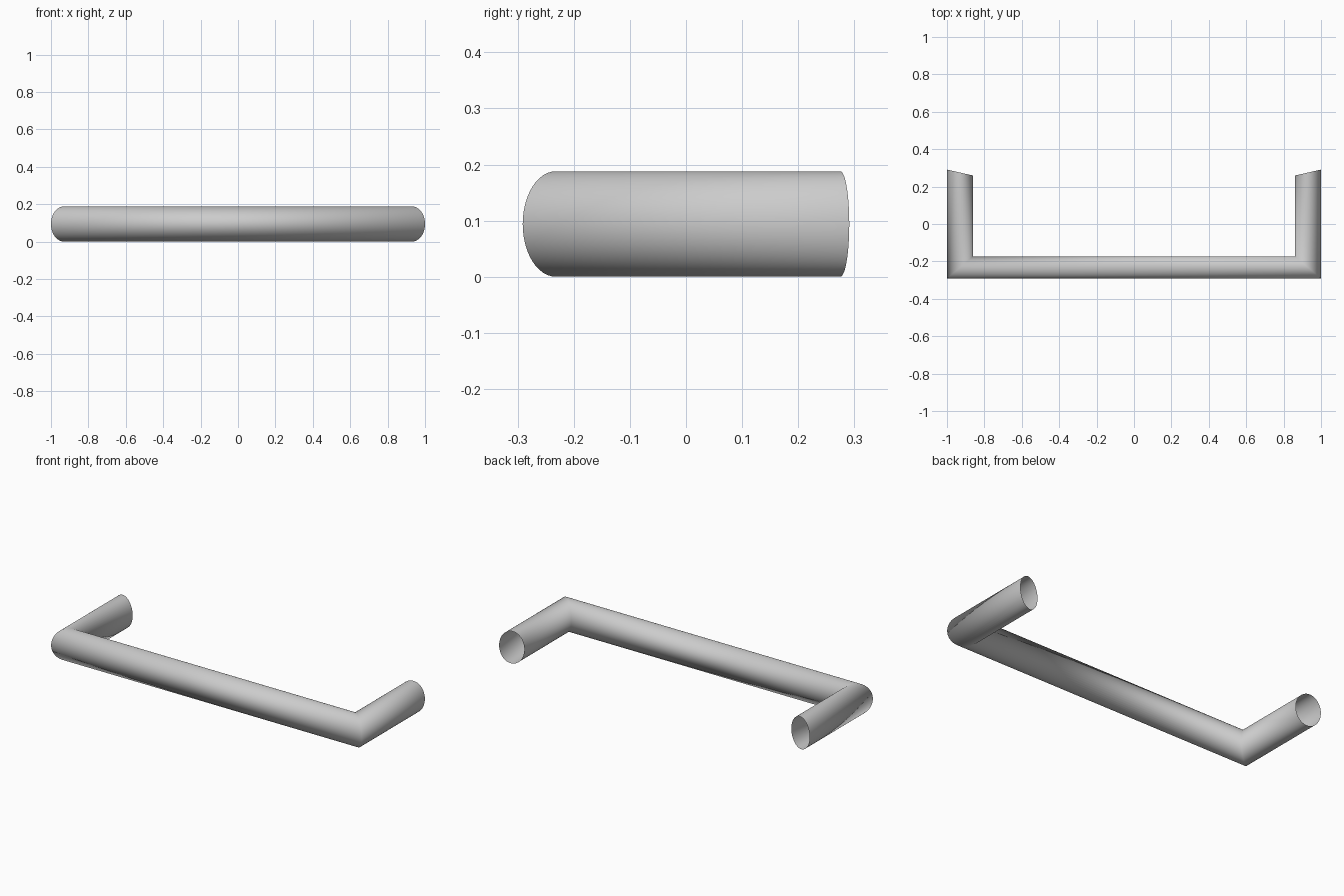
import bpy, bmesh, math

cube = bpy.data.objects.get("Cube")
if cube:
    bpy.data.objects.remove(cube, do_unlink=True)

# Plain grey metal
grey = bpy.data.materials.new("light_grey")
grey.use_nodes = True
colour = (0.6, 0.6, 0.6, 1)
grey.diffuse_color = colour
grey.node_tree.nodes["Principled BSDF"].inputs["Base Color"].default_value = colour

SIDES = 48
HALF_HEIGHT = 0.094
LEG_X, LEG_HALF = 0.93, 0.07      # side legs
BAR_Y, BAR_HALF = -0.232, 0.059   # front bar
END_Y, END_SLANT = 0.275, 0.016   # slanted open ends

bm = bmesh.new()


def ring(side, y, reach):
    """Oval section; reach sets how far y shifts towards the outer edge."""
    verts = []
    for i in range(SIDES):
        a = math.tau * i / SIDES
        c = math.cos(a)
        verts.append(bm.verts.new((side * (LEG_X + LEG_HALF * c), y + reach * c,
                                   HALF_HEIGHT * (1 + math.sin(a)))))
    return verts


# Hollow tube: open end, mitred corner, mitred corner, open end
rings = [ring(-1, END_Y, END_SLANT), ring(-1, BAR_Y, -BAR_HALF),
         ring(1, BAR_Y, -BAR_HALF), ring(1, END_Y, END_SLANT)]
for r, s in zip(rings, rings[1:]):
    for i in range(SIDES):
        j = (i + 1) % SIDES
        bm.faces.new((r[i], r[j], s[j], s[i]))
bmesh.ops.recalc_face_normals(bm, faces=bm.faces)
for f in bm.faces:
    f.smooth = True

mesh = bpy.data.meshes.new("handle_tube")
bm.to_mesh(mesh)
bm.free()
mesh.materials.append(grey)
bpy.context.collection.objects.link(bpy.data.objects.new("handle_tube", mesh))
